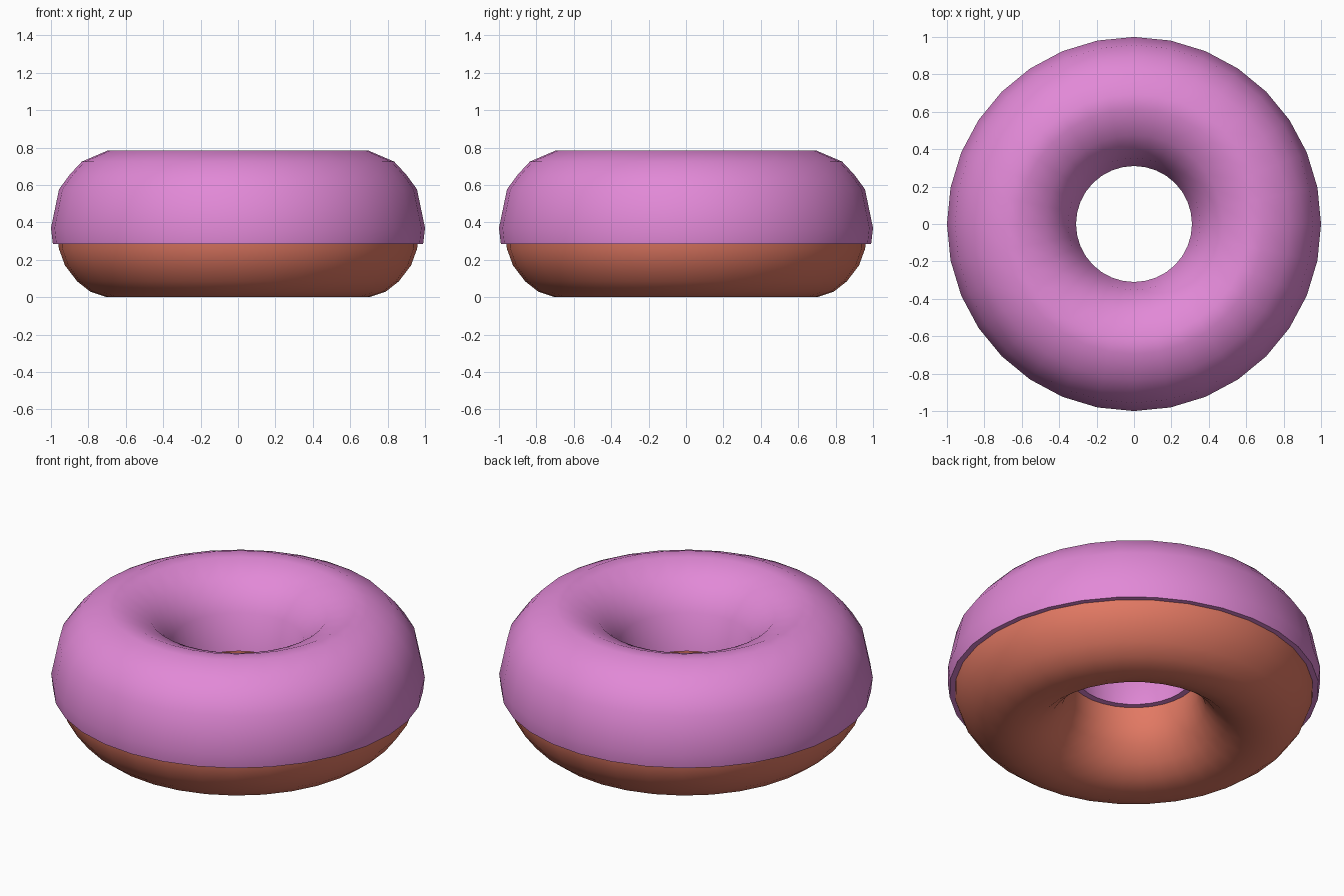
import bpy, bmesh, math

if "Cube" in bpy.data.objects:
    bpy.data.objects.remove(bpy.data.objects["Cube"])

SEGMENTS = 32
TUBE_CENTRE = 0.655   # radius of the ring's centre line


def material(name, rgb):
    m = bpy.data.materials.new(name)
    m.diffuse_color = (*rgb, 1.0)
    m.use_nodes = True
    m.node_tree.nodes["Principled BSDF"].inputs["Base Color"].default_value = m.diffuse_color
    return m


def lathe(name, profile, mat):
    """Spin a closed (radius, z) profile around the z axis."""
    bm = bmesh.new()
    rings = []
    for i in range(SEGMENTS):
        a = 2 * math.pi * i / SEGMENTS
        rings.append([bm.verts.new((r * math.cos(a), r * math.sin(a), z))
                      for r, z in profile])
    n = len(profile)
    for i in range(SEGMENTS):
        p, q = rings[i], rings[(i + 1) % SEGMENTS]
        for j in range(n):
            k = (j + 1) % n
            bm.faces.new((p[j], q[j], q[k], p[k]))
    bmesh.ops.recalc_face_normals(bm, faces=bm.faces)
    mesh = bpy.data.meshes.new(name)
    bm.to_mesh(mesh)
    bm.free()
    mesh.materials.append(mat)
    ob = bpy.data.objects.new(name, mesh)
    bpy.context.collection.objects.link(ob)
    bpy.ops.object.select_all(action='DESELECT')
    ob.select_set(True)
    bpy.context.view_layer.objects.active = ob
    bpy.ops.object.shade_smooth_by_angle(angle=math.radians(50))
    return ob


def mirror_r(points):
    return [(2 * TUBE_CENTRE - r, z) for r, z in reversed(points)]


pink = material("pink icing", (0.76, 0.25, 0.68))
brown = material("baked brown", (0.76, 0.19, 0.125))

# dough: full ring, lower outer quarter mirrored up and inward
lower = [(0.70, 0.0), (0.79, 0.03), (0.86, 0.085), (0.925, 0.17), (0.958, 0.26)]
outer = lower + [(0.965, 0.375)] + [(r, 0.75 - z) for r, z in reversed(lower)]
lathe("dough", outer + mirror_r(outer), brown)

# icing: thick cap with a lip overhanging the dough
cap = [(1.0, 0.37), (0.957, 0.577), (0.90, 0.655), (0.835, 0.725), (0.695, 0.785)]
under = [(0.352, 0.37), (0.39, 0.56), (0.53, 0.725), (0.655, 0.755),
         (0.78, 0.725), (0.92, 0.56), (0.955, 0.285)]
lathe("icing", [(0.99, 0.285)] + cap + mirror_r(cap) + under, pink)
